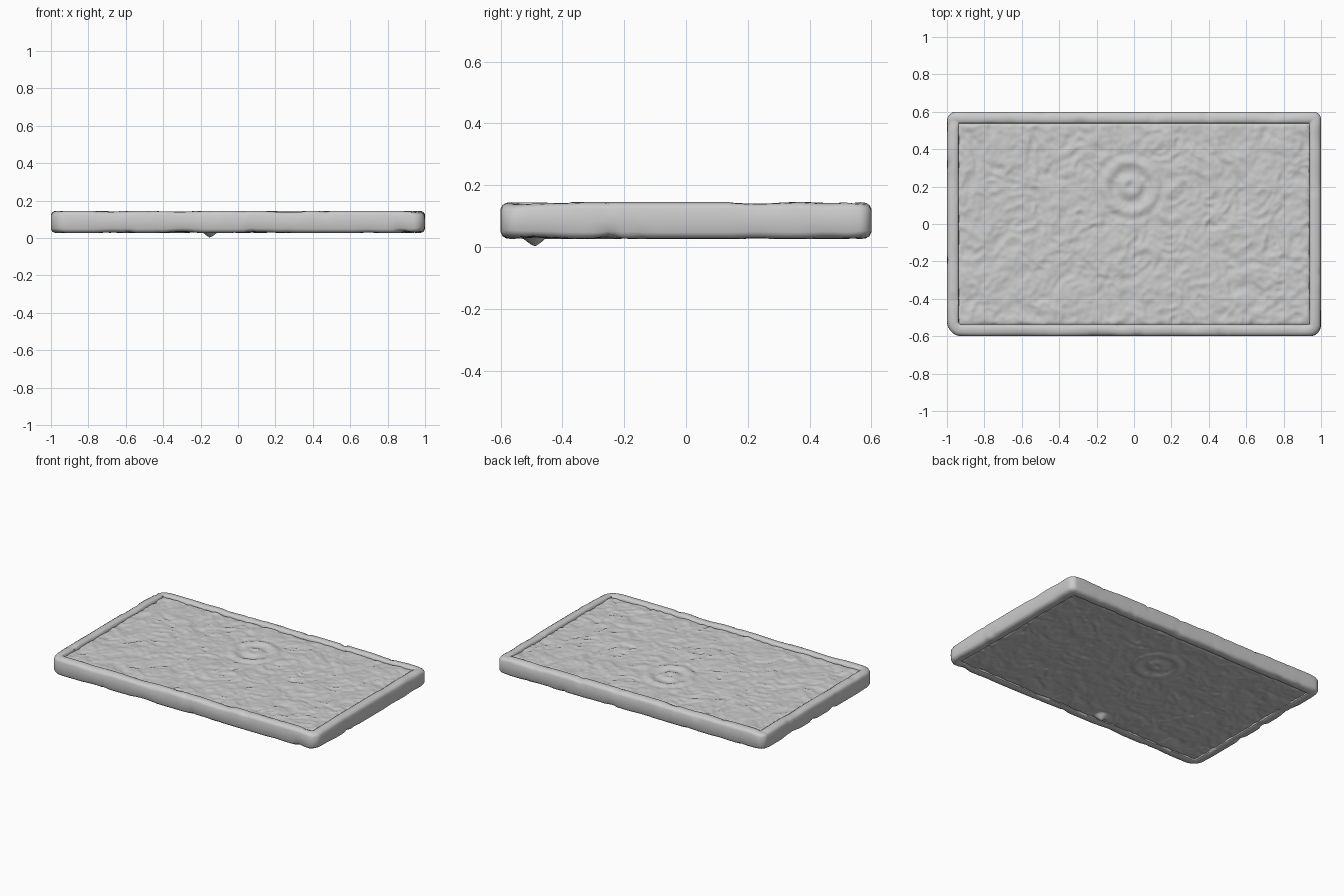
import bpy
import bmesh
import math
from mathutils import Vector, noise

cube = bpy.data.objects.get("Cube")
if cube:
    bpy.data.objects.remove(cube, do_unlink=True)

stone = bpy.data.materials.new("grey stone")
stone.use_nodes = True
GREY = (0.6, 0.6, 0.6, 1)
stone.diffuse_color = GREY
stone.node_tree.nodes["Principled BSDF"].inputs["Base Color"].default_value = GREY

HX, HY = 1.0, 0.6
BOTTOM, TOP = 0.026, 0.145


def finish(bm, name):
    bmesh.ops.recalc_face_normals(bm, faces=bm.faces)
    mesh = bpy.data.meshes.new(name)
    bm.to_mesh(mesh)
    bm.free()
    mesh.materials.append(stone)
    obj = bpy.data.objects.new(name, mesh)
    bpy.context.collection.objects.link(obj)
    bpy.ops.object.select_all(action='DESELECT')
    obj.select_set(True)
    bpy.context.view_layer.objects.active = obj
    bpy.ops.object.shade_smooth_by_angle(angle=math.radians(50))
    return obj


def outline(inset):
    """Rectangle with differently worn corners, dense enough to be chipped."""
    corners = [(1, -1, 0.06), (1, 1, 0.04), (-1, 1, 0.05), (-1, -1, 0.08)]
    pts = []
    for i, (sx, sy, radius) in enumerate(corners):
        r = max(radius - inset, 0.004)
        cx, cy = sx * (HX - inset - r), sy * (HY - inset - r)
        for k in range(9):
            a = math.radians(-90 + i * 90 + k * 90 / 8)
            pts.append(Vector((cx + r * math.cos(a), cy + r * math.sin(a), 0)))
    dense = []
    for i, p in enumerate(pts):
        q = pts[(i + 1) % len(pts)]
        steps = 1 if i % 9 < 8 else (80 if (i // 9) % 2 else 50)
        dense += [p.lerp(q, s / steps) for s in range(steps)]
    return dense


# Worn frame: a closed section swept around the slab
section = [(0.064, 0.116), (0.061, 0.137), (0.052, 0.144), (0.036, TOP),
           (0.018, 0.143), (0.006, 0.136), (0, 0.124), (0, 0.085),
           (0, 0.047), (0.006, 0.035), (0.018, 0.028), (0.036, BOTTOM),
           (0.052, 0.027), (0.061, 0.032), (0.064, 0.05)]
bm = bmesh.new()
rings = []
for inset, z in section:
    ring = []
    for p in outline(inset):
        p.z = z
        n = noise.noise(p * 5 + Vector((3, 7, 1)))
        chip = max(0, noise.noise(p * 14) - 0.25)
        edge = abs(z - 0.085) / 0.06
        p.z -= math.copysign(edge * (0.012 * max(0, n) + 0.02 * chip), z - 0.085)
        if inset < 0.03:
            wear = 1 - edge * (0.006 * max(0, n) + 0.022 * chip)
            p.x, p.y = p.x * wear, p.y * wear
        # Corners thin out towards their tips
        tip = max(0, abs(p.x) - 0.92) * max(0, abs(p.y) - 0.52) / 0.0064
        p.z += (0.085 - p.z) * 0.2 * min(tip, 1)
        ring.append(bm.verts.new(p))
    rings.append(ring)
for i, a in enumerate(rings):
    b = rings[(i + 1) % len(rings)]
    for k in range(len(a)):
        j = (k + 1) % len(a)
        bm.faces.new((a[k], a[j], b[j], b[k]))
finish(bm, "worn_frame")


def relief(x, y, seed):
    """Height of the eroded carving, with a ringed medallion."""
    p = Vector((x * 9, y * 9, seed))
    warp = noise.noise_vector(p * 0.6) * 1.2
    folds = noise.noise(p + warp)
    ridges = 0.5 - abs(noise.noise(p * 1.7 + warp))
    h = 0.007 * folds + 0.010 * (ridges - 0.3) + 0.003 * noise.noise(p * 4)
    d = math.hypot(x + 0.02, y - 0.2)
    if d < 0.2:
        medal = 0.006 * math.cos((d - 0.135) * 62)
        h = h * 0.5 + medal * min(1, (0.2 - d) / 0.04)
    return h


def carved_panel(name, level, side, seed, strength):
    bm = bmesh.new()
    bmesh.ops.create_grid(bm, x_segments=210, y_segments=122, size=1)
    for v in bm.verts:
        x, y = v.co.x * 0.95, v.co.y * 0.55
        v.co.x, v.co.y = x, y
        # Shallow groove beside the frame
        border = min(0.942 - abs(x), 0.542 - abs(y))
        groove = 0.010 * max(0, 1 - max(0, border) / 0.012)
        v.co.z = level + side * (relief(x, y, seed) * strength - groove)
        if side < 0:
            # Small lump hanging below
            lump = 1 - math.hypot(x + 0.15, y + 0.49) / 0.045
            if lump > 0:
                v.co.z += (0.0 - v.co.z) * lump ** 0.9
    bm.normal_update()
    obj = finish(bm, name)
    if obj.data.polygons[len(obj.data.polygons) // 2].normal.z * side < 0:
        obj.data.flip_normals()
    return obj


carved_panel("carved_top_panel", 0.131, 1, 2.3, 1.0)
carved_panel("carved_bottom_panel", 0.034, -1, 8.1, 0.8)
